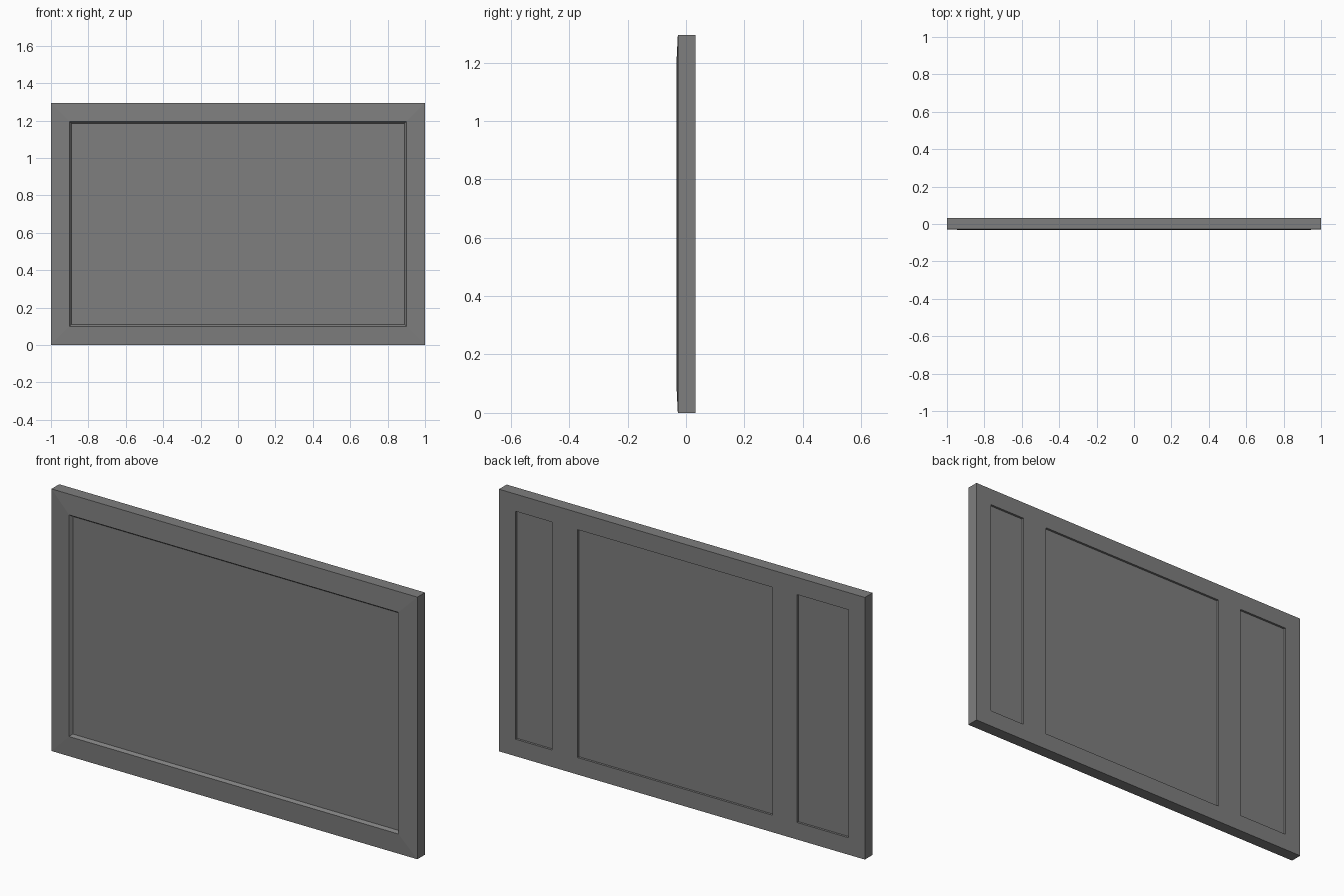
import bpy
import bmesh
from mathutils import Vector

cube = bpy.data.objects.get("Cube")
if cube:
    bpy.data.objects.remove(cube, do_unlink=True)

WIDTH, HEIGHT = 2.0, 1.295
FRONT, BACK = -0.028, 0.032      # slab depth before the frame is raised
PANEL_Z = (0.084, 1.21)
PANELS_X = [(0.71, 0.91), (-0.495, 0.57), (-0.91, -0.63)]

grey = bpy.data.materials.new("mid grey")
grey.use_nodes = True
colour = (0.21, 0.21, 0.21, 1)
grey.diffuse_color = colour
grey.node_tree.nodes["Principled BSDF"].inputs["Base Color"].default_value = colour


def faces_towards(bm, direction):
    bm.normal_update()
    return [f for f in bm.faces if f.normal.dot(Vector(direction)) > 0.99]


def inset(bm, faces, thickness, depth):
    bmesh.ops.inset_individual(bm, faces=faces, thickness=thickness,
                               depth=depth, use_even_offset=True)


def cut_back(bm, point, normal):
    back = faces_towards(bm, (0, 1, 0))
    edges = {e for f in back for e in f.edges}
    verts = {v for f in back for v in f.verts}
    bmesh.ops.bisect_plane(bm, geom=back + list(edges) + list(verts),
                           dist=1e-5, plane_co=point, plane_no=normal)


# Slab
bm = bmesh.new()
bmesh.ops.create_cube(bm, size=1)
bmesh.ops.scale(bm, vec=(WIDTH, BACK - FRONT, HEIGHT), verts=bm.verts)
bmesh.ops.translate(bm, vec=(0, (FRONT + BACK) / 2, HEIGHT / 2), verts=bm.verts)

# Front: sloping mitred frame, then a bevelled lip down to the flat field
field = faces_towards(bm, (0, -1, 0))
inset(bm, field, 0.10, 0.005)
inset(bm, field, 0.01, -0.014)

# Back: three recessed panels
for x in [x for pair in PANELS_X for x in pair]:
    cut_back(bm, (x, 0, 0), (1, 0, 0))
for z in PANEL_Z:
    cut_back(bm, (0, 0, z), (0, 0, 1))
panels = []
for f in faces_towards(bm, (0, 1, 0)):
    c = f.calc_center_median()
    if PANEL_Z[0] < c.z < PANEL_Z[1] and any(a < c.x < b for a, b in PANELS_X):
        panels.append(f)
inset(bm, panels, 0, -0.011)

# Merge the leftover strips of the back into clean flat faces
bmesh.ops.dissolve_limit(bm, angle_limit=0.01, verts=bm.verts, edges=bm.edges)
bmesh.ops.recalc_face_normals(bm, faces=bm.faces)

mesh = bpy.data.meshes.new("framed_board")
bm.to_mesh(mesh)
bm.free()
mesh.materials.append(grey)
board = bpy.data.objects.new("framed_board", mesh)
bpy.context.collection.objects.link(board)
